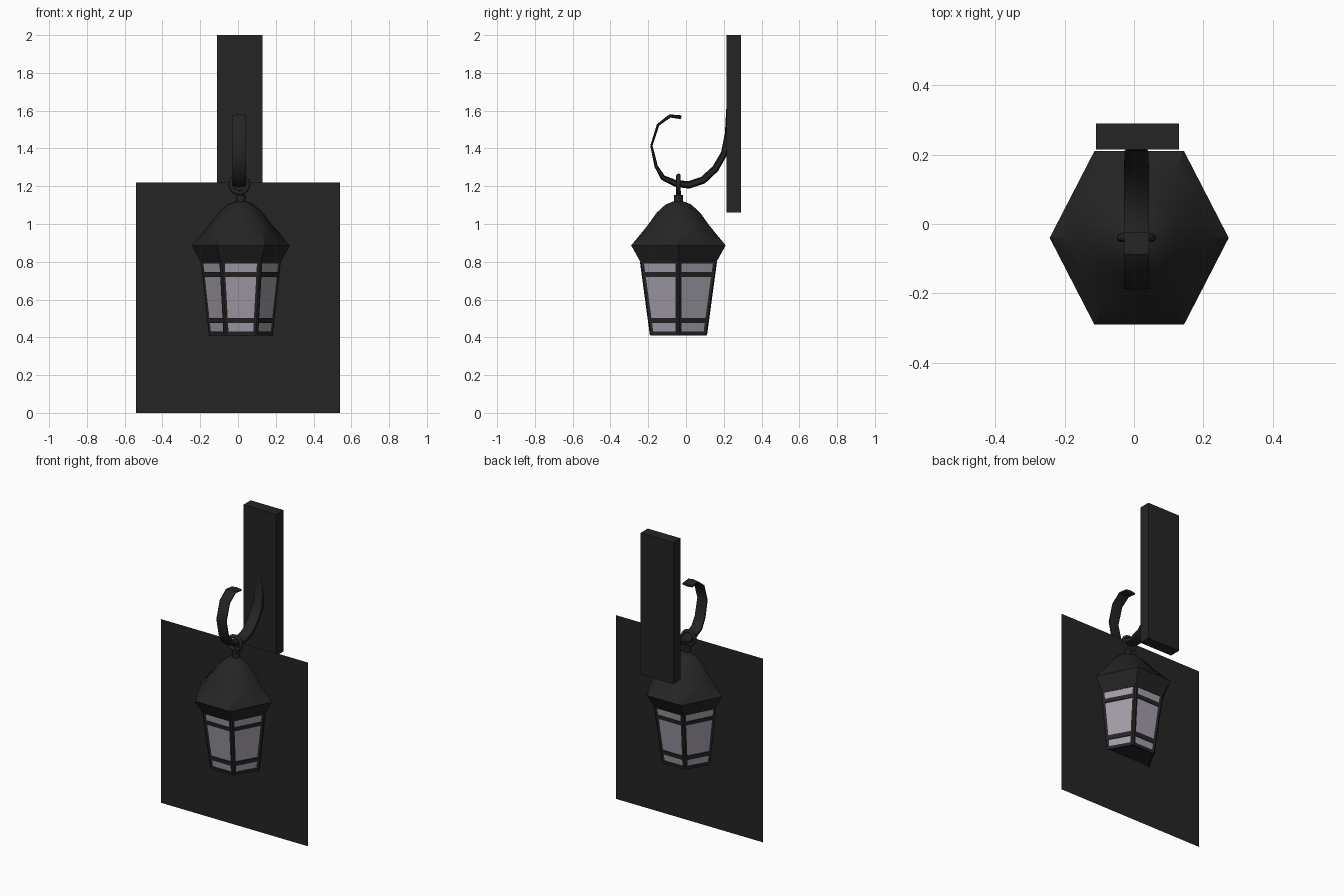
import bpy, bmesh, math
from mathutils import Vector

if "Cube" in bpy.data.objects:
    bpy.data.objects.remove(bpy.data.objects["Cube"])

CX, CY = 0.015, -0.04          # lantern axis


def mat(name, col):
    m = bpy.data.materials.new(name)
    m.diffuse_color = (*col, 1)
    m.use_nodes = True
    m.node_tree.nodes["Principled BSDF"].inputs["Base Color"].default_value = m.diffuse_color
    return m


BLACK = mat("black_iron", (0.018, 0.018, 0.018))
GLASS = mat("frosted_glass", (0.36, 0.33, 0.39))


def finish(name, bm, material, smooth=None):
    bmesh.ops.recalc_face_normals(bm, faces=bm.faces)
    me = bpy.data.meshes.new(name)
    bm.to_mesh(me)
    bm.free()
    me.materials.append(material)
    ob = bpy.data.objects.new(name, me)
    bpy.context.collection.objects.link(ob)
    if smooth:
        bpy.ops.object.select_all(action='DESELECT')
        ob.select_set(True)
        bpy.context.view_layer.objects.active = ob
        bpy.ops.object.shade_smooth_by_angle(angle=math.radians(smooth))
    return ob


def skin(bm, rings, cap=True, closed=False):
    """Bridge lists of points into a surface."""
    vs = [[bm.verts.new(p) for p in r] for r in rings]
    pairs = list(zip(vs, vs[1:])) + ([(vs[-1], vs[0])] if closed else [])
    n = len(vs[0])
    for a, b in pairs:
        for i in range(n):
            j = (i + 1) % n
            bm.faces.new((a[i], a[j], b[j], b[i]))
    if cap and not closed:
        bm.faces.new(vs[0])
        bm.faces.new(vs[-1])


def hex_ring(rx, ry, z, rnd=0.0):
    """12 points: a hexagon when rnd = 0, a circle when rnd = 1."""
    pts = []
    for i in range(12):
        a = math.radians(30 * i)
        f = 1.0 if i % 2 == 0 else 0.866 + 0.134 * rnd
        pts.append((CX + rx * f * math.cos(a), CY + ry * f * math.sin(a), z))
    return pts


def body(z, grow=0.0):
    """Tapered hexagonal lantern body at height z."""
    t = (z - 0.415) / (0.80 - 0.415)
    return hex_ring(0.162 + 0.042 * t + grow, 0.166 + 0.060 * t + grow, z)


def box(name, lo, hi, material):
    bm = bmesh.new()
    skin(bm, [[(lo[0], lo[1], z), (hi[0], lo[1], z), (hi[0], hi[1], z), (lo[0], hi[1], z)]
              for z in (lo[2], hi[2])])
    return finish(name, bm, material)


# wall post and thin back panel through the lantern
box("wall_post", (-0.11, 0.215, 1.06), (0.13, 0.29, 2.0), BLACK)
bm = bmesh.new()
bm.faces.new([bm.verts.new(p) for p in
              ((-0.54, -0.035, 0), (0.54, -0.035, 0), (0.54, -0.035, 1.22), (-0.54, -0.035, 1.22))])
finish("flat_panel", bm, BLACK)

# roof: hexagonal eave blending to a round dome
bm = bmesh.new()
skin(bm, [hex_ring(*r) for r in (
    (0.205, 0.227, 0.79, 0), (0.258, 0.289, 0.887, 0), (0.205, 0.218, 0.95, 0.3),
    (0.165, 0.168, 0.995, 0.7), (0.115, 0.115, 1.06, 1), (0.068, 0.068, 1.103, 1),
    (0.025, 0.025, 1.12, 1))])
finish("lantern_roof", bm, BLACK, 40)

# glass body
bm = bmesh.new()
skin(bm, [body(0.42), body(0.80)], cap=False)
finish("lantern_glass", bm, GLASS)

# floor and horizontal bars
bm = bmesh.new()
skin(bm, [body(0.415), body(0.425)])
finish("lantern_floor", bm, BLACK)
for name, z0, z1 in (("bottom_rim", 0.41, 0.43), ("lower_bar", 0.475, 0.503), ("upper_bar", 0.72, 0.745)):
    bm = bmesh.new()
    skin(bm, [body(z0, 0.006), body(z1, 0.006), body(z1, -0.006), body(z0, -0.006)], closed=True)
    finish(name, bm, BLACK)

# vertical corner bars
for k in range(6):
    bm = bmesh.new()
    rings = []
    for z in (0.412, 0.80):
        p = Vector(body(z)[2 * k])
        a = math.radians(60 * k)
        out, side = Vector((math.cos(a), math.sin(a), 0)), Vector((-math.sin(a), math.cos(a), 0))
        rings.append([p + out * o + side * s for o, s in
                      ((0.006, -0.006), (0.006, 0.006), (-0.005, 0.016), (-0.005, -0.016))])
    skin(bm, rings)
    finish("corner_bar_%d" % (k + 1), bm, BLACK)

# neck stud
bm = bmesh.new()
skin(bm, [hex_ring(r, r, z, 1) for r, z in
          ((0.024, 1.11), (0.024, 1.152), (0.013, 1.155), (0.013, 1.175))])
finish("neck_stud", bm, BLACK, 40)

# hanging ring
bpy.ops.mesh.primitive_torus_add(major_segments=16, minor_segments=8, major_radius=0.045,
                                 minor_radius=0.012, location=(0.007, CY, 1.21),
                                 rotation=(math.pi / 2, 0, 0))
ring = bpy.context.object
ring.name = "hanging_ring"
ring.data.materials.append(BLACK)
bpy.ops.object.shade_smooth_by_angle(angle=math.radians(60))

# curled hook: y, z, half width, half thickness
PATH = [(-0.025, 1.565, .036, .010), (-0.085, 1.572, .036, .009), (-0.148, 1.525, .036, .007),
        (-0.183, 1.415, .036, .006), (-0.158, 1.305, .036, .009), (-0.122, 1.245, .036, .014),
        (-0.055, 1.215, .036, .018), (0.015, 1.207, .036, .020), (0.09, 1.232, .036, .020),
        (0.155, 1.292, .036, .019), (0.203, 1.375, .034, .018), (0.217, 1.48, .024, .011),
        (0.217, 1.61, .003, .004)]
bm = bmesh.new()
rings = []
for i, (y, z, w, t) in enumerate(PATH):
    a, b = PATH[max(i - 1, 0)], PATH[min(i + 1, len(PATH) - 1)]
    d = Vector((0, b[0] - a[0], b[1] - a[1])).normalized()
    nrm = Vector((0, -d.z, d.y))
    c = Vector((0.007, y, z))
    rings.append([c + Vector((w * u, 0, 0)) + nrm * t * v for u, v in
                  ((-1, -.5), (0, -1), (1, -.5), (1, .5), (0, 1), (-1, .5))])
skin(bm, rings)
finish("curled_hook", bm, BLACK, 40)
